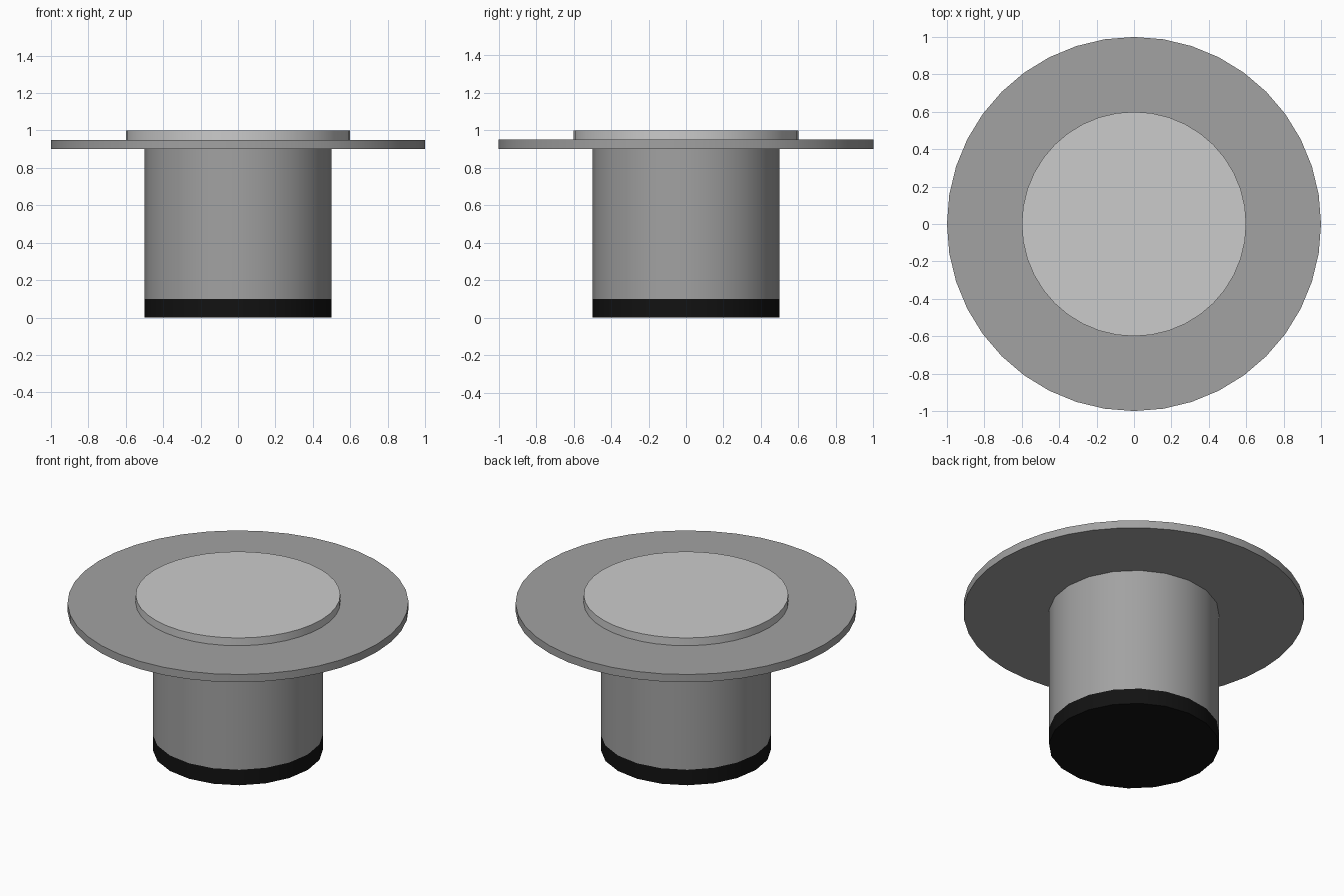
import bpy
import math

# Remove the default cube
cube = bpy.data.objects.get("Cube")
if cube:
    bpy.data.objects.remove(cube, do_unlink=True)


def material(name, value):
    mat = bpy.data.materials.new(name)
    mat.use_nodes = True
    color = (value, value, value, 1)
    mat.diffuse_color = color
    mat.node_tree.nodes["Principled BSDF"].inputs["Base Color"].default_value = color
    return mat


def disc(name, radius, bottom, top, sides, mat):
    """Capped cylinder standing between two heights."""
    bpy.ops.mesh.primitive_cylinder_add(
        vertices=sides, radius=radius, depth=top - bottom,
        location=(0, 0, (bottom + top) / 2))
    obj = bpy.context.object
    obj.name = name
    obj.data.materials.append(mat)
    bpy.ops.object.shade_smooth_by_angle(angle=math.radians(30))
    return obj


black = material("black", 0.006)
mid_grey = material("mid grey", 0.36)
light_grey = material("light grey", 0.6)

# Foot, stem, wide flange and raised cap
disc("foot", 0.5, 0, 0.1, 20, black)
disc("stem", 0.5, 0.1, 0.9, 20, mid_grey)
disc("flange", 1.0, 0.9, 0.95, 40, mid_grey)
disc("cap", 0.6, 0.95, 1.0, 40, light_grey)
